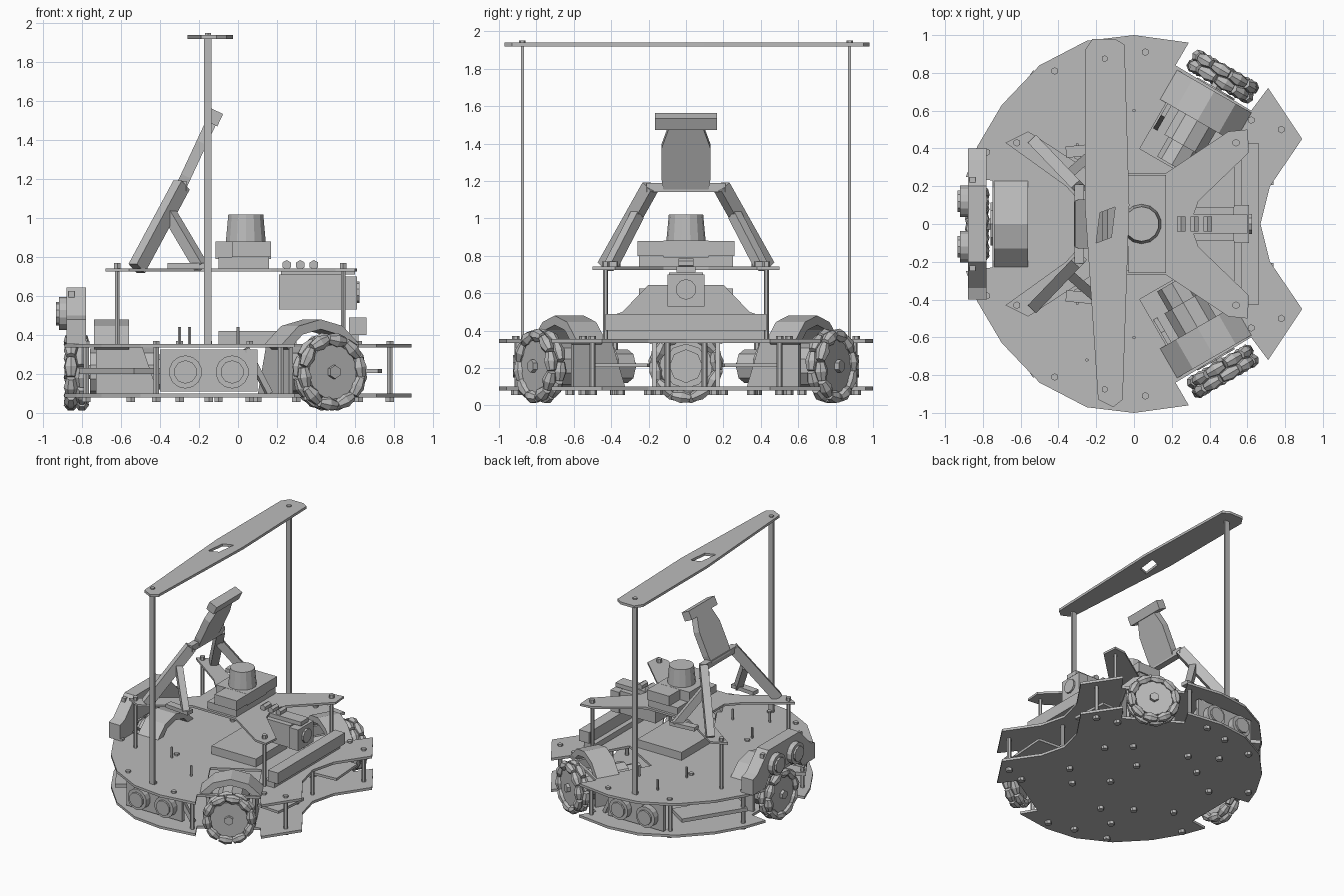
import bpy, bmesh, math
from mathutils import Matrix, Vector

if "Cube" in bpy.data.objects:
    bpy.data.objects.remove(bpy.data.objects["Cube"])

grey = bpy.data.materials.new("plain grey")
grey.use_nodes = True
grey.diffuse_color = (0.5, 0.5, 0.5, 1)
grey.node_tree.nodes["Principled BSDF"].inputs["Base Color"].default_value = (0.5, 0.5, 0.5, 1)

# Turns a prism's (u, v, depth) into (depth, u, v) or (u, depth, v)
ALONG_X = Matrix(((0, 0, 1, 0), (1, 0, 0, 0), (0, 1, 0, 0), (0, 0, 0, 1)))
ALONG_Y = Matrix(((1, 0, 0, 0), (0, 0, 1, 0), (0, 1, 0, 0), (0, 0, 0, 1)))
HOME = Matrix.Identity(4)


def finish(name, bm, matrix=HOME):
    bm.transform(matrix)
    bmesh.ops.recalc_face_normals(bm, faces=bm.faces)
    mesh = bpy.data.meshes.new(name)
    bm.to_mesh(mesh)
    bm.free()
    mesh.materials.append(grey)
    obj = bpy.data.objects.new(name, mesh)
    bpy.context.collection.objects.link(obj)
    return obj


def prism(name, outline, low, high, matrix=HOME):
    bm = bmesh.new()
    face = bm.faces.new([bm.verts.new((u, v, low)) for u, v in outline])
    new = bmesh.ops.extrude_face_region(bm, geom=[face])["geom"]
    moved = [g for g in new if isinstance(g, bmesh.types.BMVert)]
    bmesh.ops.translate(bm, verts=moved, vec=(0, 0, high - low))
    return finish(name, bm, matrix)


def box(name, x, y, z, matrix=HOME):
    return prism(name, [(x[0], y[0]), (x[1], y[0]), (x[1], y[1]), (x[0], y[1])], *z, matrix)


def add_rod(bm, a, b, r1, r2, sides):
    a, b = Vector(a), Vector(b)
    place = Matrix.Translation((a + b) / 2) @ (b - a).to_track_quat("Z", "Y").to_matrix().to_4x4()
    bmesh.ops.create_cone(bm, cap_ends=True, segments=sides, radius1=r1, radius2=r2,
                          depth=(b - a).length, matrix=place)


def rods(name, pairs, r1, r2=None, sides=6, matrix=HOME):
    bm = bmesh.new()
    for a, b in pairs:
        add_rod(bm, a, b, r1, r1 if r2 is None else r2, sides)
    return finish(name, bm, matrix)


def beam(name, a, b, w, h):
    a, b = Vector(a), Vector(b)
    place = Matrix.Translation(a) @ (b - a).to_track_quat("Z", "Y").to_matrix().to_4x4()
    return box(name, (-w / 2, w / 2), (-h / 2, h / 2), (0, (b - a).length), place)


def cut(obj, cutter):
    mod = obj.modifiers.new("cut", "BOOLEAN")
    mod.operation, mod.solver, mod.object = "DIFFERENCE", "EXACT", cutter
    bpy.context.view_layer.objects.active = obj
    bpy.ops.object.modifier_apply(modifier=mod.name)
    bpy.data.objects.remove(cutter)


def mirrored(half):
    return half + [(x, -y) for x, y in reversed(half) if y]


def pairs_at(points, z1, z2):
    return [((x, s * y, z1), (x, s * y, z2)) for x, y in points for s in (-1, 1)]


# Two round chassis plates, notched for three wheels
plate = mirrored([(0.67, 0), (0.72, 0.2), (0.89, 0.45), (0.71, 0.72), (0.62, 0.6), (0.22, 0.84),
                  (0.29, 0.96), (0, 1), (-0.25, 0.97), (-0.5, 0.84), (-0.7, 0.63),
                  (-0.83, 0.41), (-0.89, 0.25), (-0.75, 0.23)])
lower = prism("lower_plate", plate, 0.08, 0.1)
upper = prism("upper_plate", plate, 0.335, 0.355)

# Three drive units: wheel, motor, brackets and arched cover
arc = [math.radians(a) for a in range(32, 149, 29)]
cover = [(0.27 * math.cos(a), 0.21 + 0.27 * math.sin(a)) for a in arc]
cover += [(0.22 * math.cos(a), 0.21 + 0.22 * math.sin(a)) for a in reversed(arc)]
for label, x, y, angle in (("left", 0.47, 0.78, 60), ("right", 0.47, -0.78, -60), ("rear", -0.83, 0, 180)):
    unit = Matrix.Translation((x, y, 0)) @ Matrix.Rotation(math.radians(angle), 4, "Z")
    cut(upper, box("motor_opening", (-0.55, -0.1), (-0.19, 0.19), (0.3, 0.4), unit))
    rods(label + "_motor", [((-0.42, 0, 0.21), (-0.07, 0, 0.21))], 0.12, sides=10, matrix=unit)
    rods(label + "_gearbox", [((-0.54, 0, 0.21), (-0.42, 0, 0.21))], 0.09, sides=8, matrix=unit)
    prism(label + "_motor_cover", cover, -0.27, -0.09, unit @ ALONG_X)
    for s in (-1, 1):
        prism(label + "_motor_bracket", [(-0.1, 0.1), (-0.42, 0.1), (-0.34, 0.335), (-0.1, 0.335)],
              s * 0.17 - 0.012, s * 0.17 + 0.012, unit @ ALONG_Y)
    rods(label + "_wheel_hub", [((-0.035, 0, 0.21), (0.035, 0, 0.21))], 0.14, sides=18, matrix=unit)
    rods(label + "_axle", [((-0.09, 0, 0.21), (0.06, 0, 0.21))], 0.035, matrix=unit)
    bm = bmesh.new()
    for row in (-1, 1):
        for i in range(10):
            a = (i + row / 4) * math.tau / 10
            out = Vector((0, math.cos(a), math.sin(a)))
            along = Vector((0, -math.sin(a), math.cos(a)))
            mid = Vector((row * 0.028, 0, 0.21)) + out * 0.165
            for s in (-1, 1):
                add_rod(bm, mid, mid + along * s * 0.05, 0.038, 0.024, 7)
    finish(label + "_wheel_rollers", bm, unit)


# Round distance sensors on their panels
def sensors(name, place):
    box(name + "_panel", (-0.25, 0.25), (0.11, 0.325), (-0.03, 0), place)
    spots = [((s * 0.12, 0.21, 0), (s * 0.12, 0.21, 0.05)) for s in (-1, 1)]
    rods(name, spots, 0.085, sides=14, matrix=place)
    rods(name + "_core", [(b, b + Vector((0, 0, 0.015))) for b in [Vector(p[1]) for p in spots]],
         0.06, sides=10, matrix=place)


for name, x, y, z, turn in (("front_sensors", -0.15, -0.86, 0, 0), ("back_sensors", -0.15, 0.86, 0, 180),
                            ("rear_sensors", -0.87, 0, 0.3, -90)):
    sensors(name, Matrix.Translation((x, y, z)) @ Matrix.Rotation(math.radians(turn), 4, "Z")
            @ Matrix.Rotation(math.radians(90), 4, "X"))

# Rear wheel guard
prism("rear_wheel_guard", mirrored([(0.645, 0), (0.645, 0.2), (0.5, 0.34), (0.48, 0.4), (0.355, 0.4),
                                    (0.355, 0.24), (0.44, 0.18)]), -0.88, -0.78,
      Matrix(((0, 0, 1, 0), (0, 1, 0, 0), (1, 0, 0, 0), (0, 0, 0, 1))))

# Angled inner walls and spacers between the plates
for s in (-1, 1):
    beam("rear_corner_wall", (-0.73, s * 0.32, 0.215), (-0.45, s * 0.76, 0.215), 0.2, 0.03)
    beam("front_brace", (0.04, s * 0.84, 0.33), (0.16, s * 0.8, 0.1), 0.04, 0.03)
    beam("front_corner_wall", (0.64, s * 0.2, 0.215), (0.62, s * 0.5, 0.215), 0.2, 0.02)
rods("plate_spacers", pairs_at([(0.78, 0.5), (0.22, 0.9), (-0.42, 0.8), (-0.78, 0.38), (0.6, 0.1)],
                               0.1, 0.335), 0.016)

# Bolts above and below
bolts = [(0.78, 0.5), (0.06, 0.91), (-0.42, 0.81), (-0.78, 0.38), (-0.15, 0.86), (0.62, 0.55), (-0.3, 0.36)]
rods("upper_bolts", pairs_at(bolts, 0.355, 0.37), 0.02)
under = bolts + [(0.3, 0.35), (-0.1, 0.5), (-0.55, 0.2), (0.1, 0.15), (0.45, 0.2), (-0.3, 0.62)]
rods("lower_bolts", pairs_at(under, 0.055, 0.08), 0.025)
rods("deck_pins", pairs_at([(-0.3, 0.42), (-0.25, 0.72), (0, 0.6)], 0.355, 0.44), 0.009)

# Raised four-armed deck on standoffs
deck = mirrored([(0.3, 0), (0.34, 0.12), (0.61, 0.38), (0.6, 0.5), (0.5, 0.49), (0.17, 0.27), (-0.22, 0.27),
                 (-0.56, 0.49), (-0.68, 0.43), (-0.36, 0.2), (-0.27, 0.1), (-0.27, 0)])
prism("raised_deck", deck[:-1] + [deck[-1]], 0.725, 0.742)
stand = [(0.54, 0.43), (-0.62, 0.43)]
rods("deck_standoffs", pairs_at(stand, 0.355, 0.725), 0.014)
rods("deck_bolts", pairs_at(stand, 0.742, 0.77), 0.02)

# Battery bar, camera and electronics
box("front_bar", (0.57, 0.66), (-0.43, 0.43), (0.4, 0.49))
box("front_bar_base", (0.53, 0.62), (-0.42, 0.42), (0.355, 0.4))
box("camera_body", (0.21, 0.53), (-0.09, 0.09), (0.53, 0.71))
box("camera_face", (0.53, 0.61), (-0.1, 0.1), (0.53, 0.7))
rods("camera_lens", [((0.6, 0, 0.62), (0.625, 0, 0.62))], 0.055, sides=10)
box("camera_mount", (0.22, 0.6), (-0.05, 0.05), (0.71, 0.742))
rods("camera_clips", [((x, -0.04, 0.76), (x, 0.04, 0.76)) for x in (0.25, 0.32, 0.39)], 0.025)
box("circuit_box", (-0.1, 0.3), (-0.2, 0.2), (0.355, 0.42))

# Scanner on a stepped base
box("scanner_base", (-0.1, 0.16), (-0.25, 0.25), (0.742, 0.8))
box("scanner_wide_step", (-0.03, 0.17), (-0.26, 0.26), (0.8, 0.88))
box("scanner_cross_step", (-0.115, 0.17), (-0.12, 0.12), (0.79, 0.881))
rods("scanner", [((0.04, 0, 0.88), (0.04, 0, 1.02))], 0.105, 0.092, sides=14)

# Screen stand: legs, struts, crossbar, back panel and top grip
for s in (-1, 1):
    beam("stand_leg", (-0.52, s * 0.43, 0.742), (-0.29, s * 0.19, 1.17), 0.06, 0.075)
    beam("stand_strut", (-0.35, s * 0.26, 1.02), (-0.19, s * 0.4, 0.75), 0.05, 0.06)
    beam("stand_foot", (-0.36, s * 0.38, 0.755), (-0.15, s * 0.4, 0.755), 0.06, 0.03)
beam("stand_crossbar", (-0.29, -0.21, 1.165), (-0.29, 0.21, 1.165), 0.05, 0.05)
tilt = Matrix.Translation((-0.29, 0, 1.16)) @ Matrix.Rotation(math.radians(25), 4, "Y") @ ALONG_X
prism("stand_panel", [(-0.12, 0), (0.12, 0), (0.13, 0.06), (0.13, 0.25), (0.09, 0.37),
                      (-0.09, 0.37), (-0.13, 0.25), (-0.13, 0.06)], -0.03, 0.025, tilt)
box("stand_grip", (-0.165, 0.165), (0.36, 0.43), (-0.035, 0.035), tilt)

# Tall posts carrying the long overhead bar
for s in (-1, 1):
    box("tall_post", (-0.175, -0.135), (s * 0.875 - 0.008, s * 0.875 + 0.008), (0.345, 1.925))
    rods("bar_bolt", [((-0.155, s * 0.875, 1.94), (-0.155, s * 0.875, 1.95))], 0.018)
bar = prism("overhead_bar", [(-0.11, -0.97), (-0.06, -0.93), (-0.025, 0.1), (-0.05, 0.95), (-0.1, 0.98),
                             (-0.22, 0.98), (-0.26, 0.92), (-0.26, 0.1), (-0.19, -0.93)], 1.92, 1.94)
cut(bar, prism("bar_slot", [(-0.2, -0.1), (-0.12, -0.07), (-0.1, 0.09), (-0.18, 0.06)], 1.9, 1.96))
